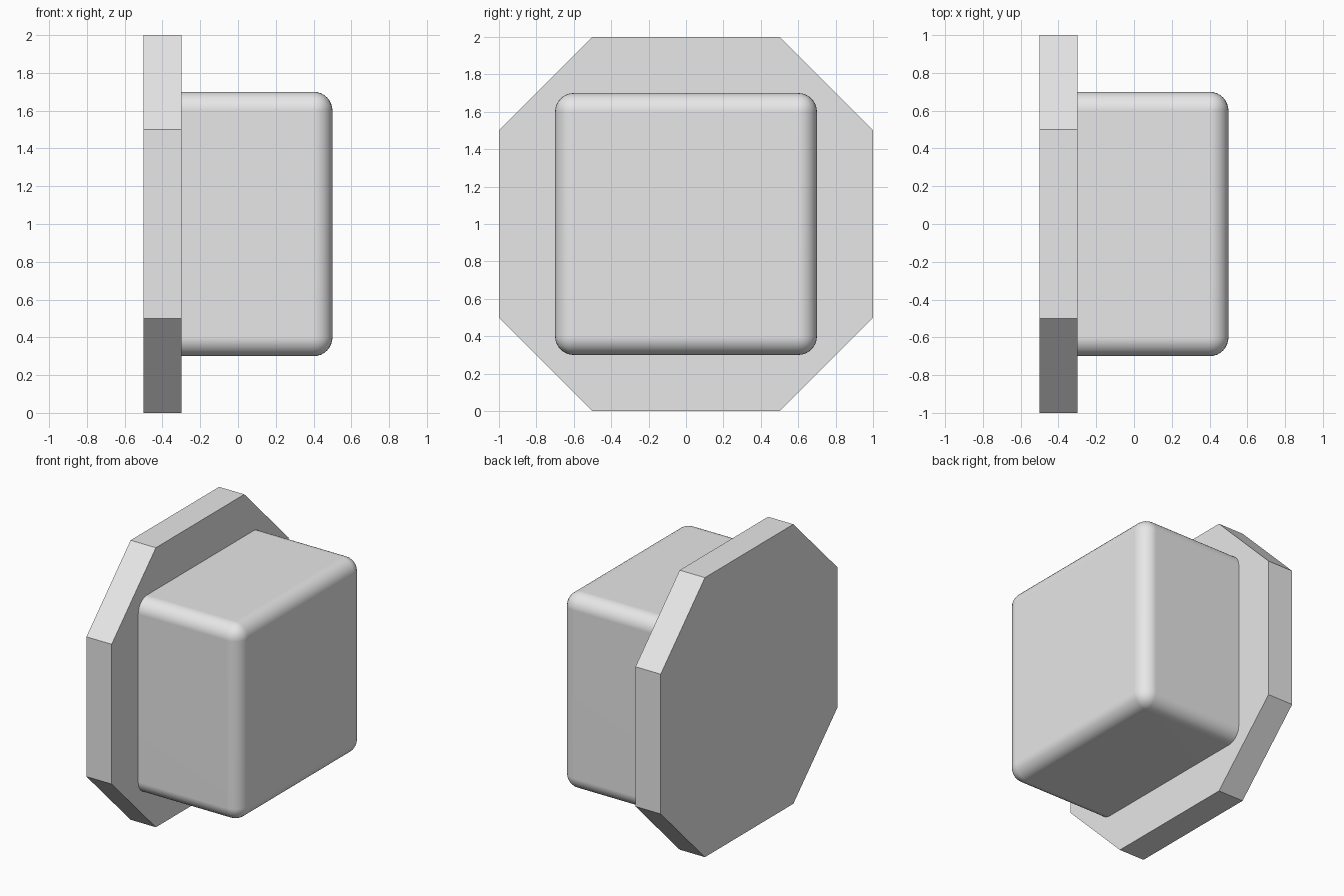
import bpy
import bmesh
import math

default_cube = bpy.data.objects.get("Cube")
if default_cube:
    bpy.data.objects.remove(default_cube, do_unlink=True)

PLATE_LEFT, PLATE_RIGHT, BLOCK_END = -0.5, -0.3, 0.5
MID_Z = 1.0

grey = bpy.data.materials.new("light_grey")
grey.use_nodes = True
colour = (0.8, 0.8, 0.8, 1)
grey.diffuse_color = colour
grey.node_tree.nodes["Principled BSDF"].inputs["Base Color"].default_value = colour


def extrude_x(bm, outline, x_start, x_end):
    """Close a y-z outline and extrude it along x."""
    face = bm.faces.new([bm.verts.new((x_start, y, MID_Z + z)) for y, z in outline])
    result = bmesh.ops.extrude_face_region(bm, geom=[face], use_keep_orig=True)
    moved = [g for g in result["geom"] if isinstance(g, bmesh.types.BMVert)]
    bmesh.ops.translate(bm, verts=moved, vec=(x_end - x_start, 0, 0))
    bmesh.ops.recalc_face_normals(bm, faces=bm.faces)


def finish(bm, name):
    mesh = bpy.data.meshes.new(name)
    bm.to_mesh(mesh)
    bm.free()
    mesh.materials.append(grey)
    obj = bpy.data.objects.new(name, mesh)
    bpy.context.collection.objects.link(obj)
    return obj


# Octagonal back plate with long flats and 45 degree corners
bm = bmesh.new()
long, short = 1.0, 0.5
quarter = [(long, short), (short, long)]
outline = []
for turn in range(4):
    c, s = round(math.cos(turn * math.pi / 2)), round(math.sin(turn * math.pi / 2))
    outline += [(y * c - z * s, y * s + z * c) for y, z in quarter]
extrude_x(bm, outline, PLATE_LEFT, PLATE_RIGHT)
finish(bm, "octagonal_plate")

# Square block, rounded everywhere except where it meets the plate
bm = bmesh.new()
half = 0.7
extrude_x(bm, [(half, half), (-half, half), (-half, -half), (half, -half)],
          PLATE_RIGHT, BLOCK_END)
rounded = [e for e in bm.edges if any(v.co.x > 0 for v in e.verts)]
bmesh.ops.bevel(bm, geom=rounded, offset=0.1, segments=8, profile=0.5,
                affect='EDGES', clamp_overlap=True)
block = finish(bm, "rounded_block")

bpy.ops.object.select_all(action='DESELECT')
block.select_set(True)
bpy.context.view_layer.objects.active = block
bpy.ops.object.shade_smooth_by_angle(angle=math.radians(40))
weighted = block.modifiers.new("flat_sides", 'WEIGHTED_NORMAL')
weighted.keep_sharp = True
